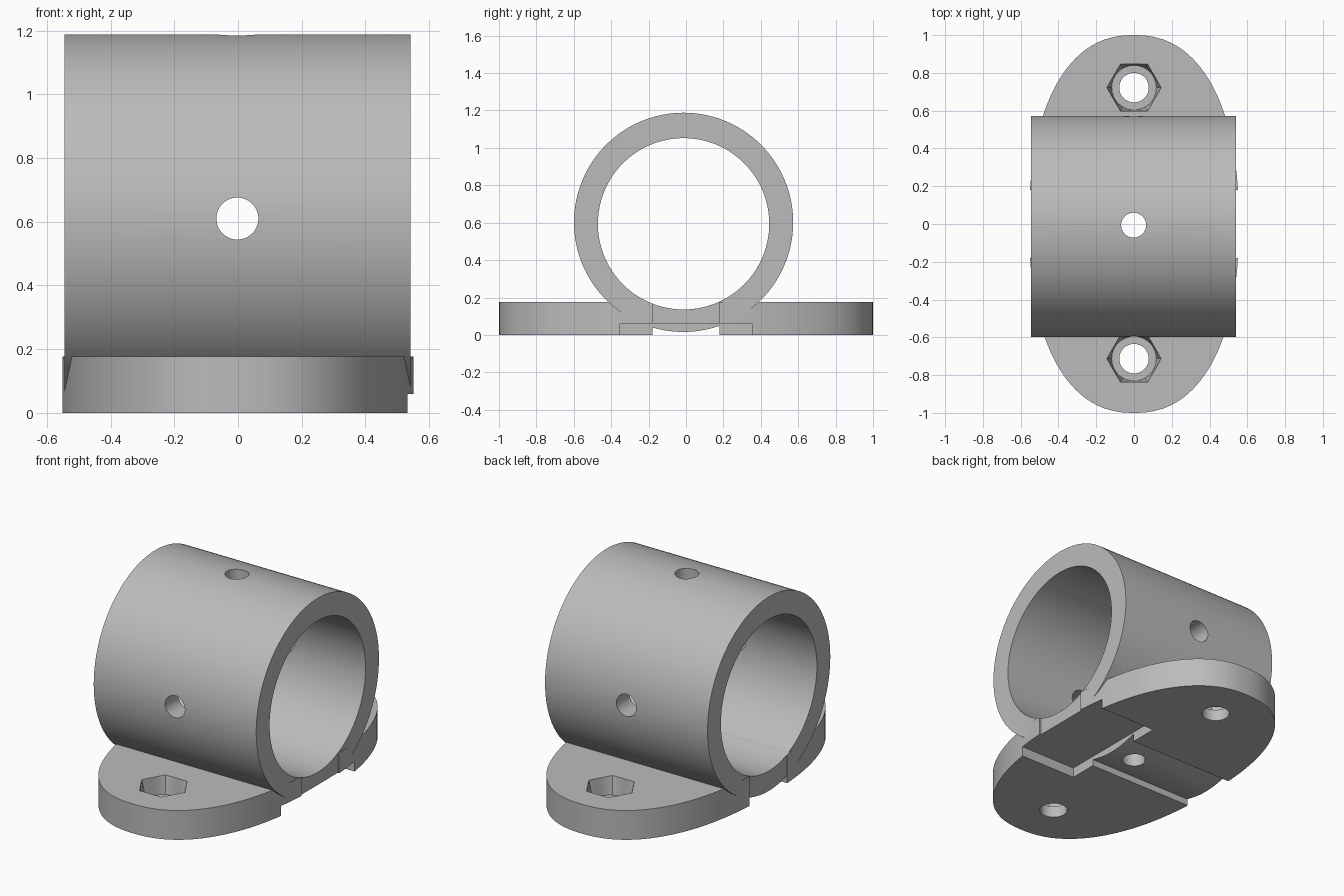
import bpy
import bmesh
from math import cos, sin, pi, radians
from mathutils import Matrix

if "Cube" in bpy.data.objects:
    bpy.data.objects.remove(bpy.data.objects["Cube"], do_unlink=True)

grey = bpy.data.materials.new("plain grey")
grey.use_nodes = True
colour = (0.5, 0.5, 0.5, 1)
grey.diffuse_color = colour
grey.node_tree.nodes["Principled BSDF"].inputs["Base Color"].default_value = colour


def make_object(name, bm):
    bmesh.ops.recalc_face_normals(bm, faces=bm.faces)
    mesh = bpy.data.meshes.new(name)
    bm.to_mesh(mesh)
    bm.free()
    mesh.materials.append(grey)
    obj = bpy.data.objects.new(name, mesh)
    bpy.context.collection.objects.link(obj)
    return obj


def loft(name, lower, upper):
    """Closed solid between two matching rings of points."""
    bm = bmesh.new()
    a = [bm.verts.new(p) for p in lower]
    b = [bm.verts.new(p) for p in upper]
    n = len(a)
    bm.faces.new(a[::-1])
    bm.faces.new(b)
    for i in range(n):
        j = (i + 1) % n
        bm.faces.new((a[i], a[j], b[j], b[i]))
    return make_object(name, bm)


def cylinder(name, radius, length, centre, axis="Z", segments=48):
    turn = {"X": Matrix.Rotation(pi / 2, 4, "Y"),
            "Y": Matrix.Rotation(pi / 2, 4, "X"), "Z": Matrix()}[axis]
    bm = bmesh.new()
    bmesh.ops.create_cone(bm, cap_ends=True, segments=segments, radius1=radius,
                          radius2=radius, depth=length,
                          matrix=Matrix.Translation(centre) @ turn)
    return make_object(name, bm)


def box(name, low, high):
    bm = bmesh.new()
    bmesh.ops.create_cube(bm, size=1)
    for v in bm.verts:
        v.co = [(l + h) / 2 + c * (h - l) for l, h, c in zip(low, high, v.co)]
    return make_object(name, bm)


def combine(target, other, operation):
    mod = target.modifiers.new(operation, "BOOLEAN")
    mod.operation = operation
    mod.solver = "EXACT"
    mod.object = other
    bpy.context.view_layer.objects.active = target
    bpy.ops.object.modifier_apply(modifier=mod.name)
    bpy.data.objects.remove(other, do_unlink=True)


# Rounded base plate
BASE_TOP, HALF_WIDTH, POWER, STEPS = 0.177, 0.555, 2.3, 128


def rounded(value):
    return abs(value) ** (2 / POWER) * (1 if value > 0 else -1)


outline = [(HALF_WIDTH * rounded(cos(2 * pi * i / STEPS)),
            rounded(sin(2 * pi * i / STEPS))) for i in range(STEPS)]
mount = loft("tube_mount", [(x, y, 0) for x, y in outline],
             [(x, y, BASE_TOP) for x, y in outline])

# Channel splitting the plate beneath the tube
combine(mount, box("channel", (-1, -0.18, -1), (1, 0.18, 1)), "DIFFERENCE")

# Bolt holes with hexagonal nut pockets narrowing to a round seat
for y in (0.722, -0.713):
    angles = [2 * pi * i / 48 for i in range(48)]
    seat = [(0.118 * cos(a), y + 0.118 * sin(a), 0.07) for a in angles]
    rim = []
    for a in angles:
        r = 0.125 / cos((a % (pi / 3)) - pi / 6)
        rim.append((r * cos(a), y + r * sin(a), BASE_TOP + 0.004))
    combine(mount, loft("nut_pocket", seat, rim), "DIFFERENCE")
    combine(mount, cylinder("bolt_hole", 0.078, 1, (0, y, 0)), "DIFFERENCE")

# Tube lying across the plate, then its bore
TUBE_Y, TUBE_Z = -0.013, 0.602
combine(mount, cylinder("tube", 0.586, 1.086, (-0.002, TUBE_Y, TUBE_Z), "X", 128), "UNION")
combine(mount, cylinder("bore", 0.458, 3, (0, TUBE_Y, 0.594), "X", 128), "DIFFERENCE")

# Set screw holes through the tube walls
combine(mount, cylinder("cross_hole", 0.066, 3, (-0.002, 0, 0.61), "Y"), "DIFFERENCE")
combine(mount, cylinder("upright_hole", 0.066, 4, (-0.002, -0.006, 0.6)), "DIFFERENCE")

# Shallow rectangular recess under one end
combine(mount, box("recess", (0.155, -0.352, -1), (1, 0.352, 0.06)), "DIFFERENCE")

# Smooth curved walls with crisp edges
bpy.ops.object.select_all(action="DESELECT")
mount.select_set(True)
bpy.context.view_layer.objects.active = mount
bpy.ops.object.shade_smooth_by_angle(angle=radians(25))
